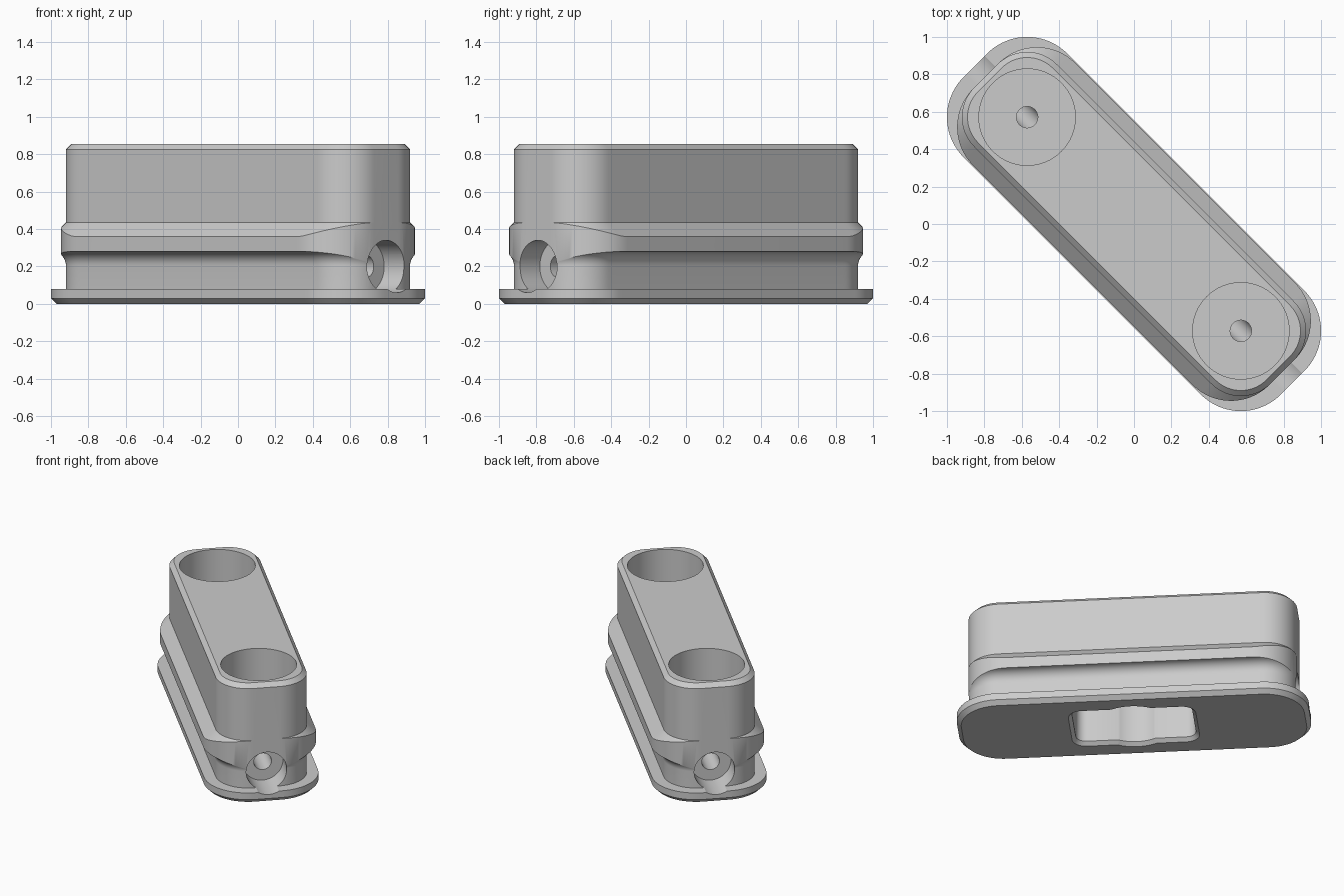
import bpy, bmesh, math
from mathutils import Vector, Matrix

if "Cube" in bpy.data.objects:
    bpy.data.objects.remove(bpy.data.objects["Cube"])

TURN = Matrix.Rotation(math.radians(-45), 4, 'Z')
HALF_L, HALF_W, CORNER = 1.12, 0.312, 0.223   # main body outline
LIP_W, LIP_R = 0.387, 0.29                    # bulging lip outline
LIP_OUT = LIP_W - HALF_W
BORE_U = HALF_L - HALF_W

grey = bpy.data.materials.new("plain_grey")
grey.use_nodes = True
grey.diffuse_color = (0.6, 0.6, 0.6, 1)
grey.node_tree.nodes["Principled BSDF"].inputs["Base Color"].default_value = (0.6, 0.6, 0.6, 1)


def loft(name, rings):
    """Skin a stack of equal closed rings and cap both ends."""
    bm = bmesh.new()
    loops = [[bm.verts.new(p) for p in ring] for ring in rings]
    n = len(loops[0])
    for a, b in zip(loops, loops[1:]):
        for i in range(n):
            j = (i + 1) % n
            bm.faces.new((a[i], a[j], b[j], b[i]))
    bm.faces.new(loops[0][::-1])
    bm.faces.new(loops[-1])
    bmesh.ops.remove_doubles(bm, verts=bm.verts, dist=0.0004)
    bmesh.ops.recalc_face_normals(bm, faces=bm.faces)
    mesh = bpy.data.meshes.new(name)
    bm.to_mesh(mesh)
    bm.free()
    mesh.materials.append(grey)
    obj = bpy.data.objects.new(name, mesh)
    bpy.context.collection.objects.link(obj)
    return obj


def mirror_quarter(quarter):
    """Expand the +u +v quarter (ordered from +u to +v) to a closed outline."""
    half = quarter + [(-u, v, -a, b) for u, v, a, b in reversed(quarter)]
    return half + [(-u, -v, -a, -b) for u, v, a, b in half]


def body_outline():
    """Points with outward normals around the rounded rectangle."""
    cu, cv = HALF_L - CORNER, HALF_W - CORNER
    pts = []
    for i in range(21):
        a = math.pi / 2 * i / 20
        c, s = math.cos(a), math.sin(a)
        pts.append((cu + CORNER * c, cv + CORNER * s, c, s))
    # Lip curve starts before the body corner does
    for u in (0.875, 0.85, HALF_L - LIP_R):
        pts.append((u, HALF_W, 0, 1))
    return mirror_quarter(pts)


def lip_reach(u, v, a, b):
    """Distance along the normal from the body to the lip outline."""
    lo, hi = 0.0, LIP_OUT
    for _ in range(30):
        t = (lo + hi) / 2
        du = abs(u + a * t) - (HALF_L - LIP_R)
        dv = abs(v + b * t) - (LIP_W - LIP_R)
        dist = math.hypot(max(du, 0), max(dv, 0)) + min(max(du, dv), 0) - LIP_R
        lo, hi = (t, hi) if dist < 0 else (lo, t)
    return lo


outline = body_outline()
reach = [lip_reach(*p) for p in outline]


def ring(offset, z):
    return [(u + a * offset, v + b * offset, z) for u, v, a, b in outline]


def lip_ring(share, height):
    return [(u + a * s * share, v + b * s * share, height(s * share))
            for (u, v, a, b), s in zip(outline, reach)]


def cove(t):
    return 0.205 + math.sqrt(max(LIP_OUT ** 2 - (LIP_OUT - t) ** 2, 0))


# Flange, neck, coved lip and upper body in one skin
rings = [ring(0.05, 0), ring(0.08, 0.03), ring(0.08, 0.08), ring(0, 0.08)]
rings += [lip_ring((k / 8) ** 2, cove) for k in range(9)]
rings += [lip_ring(1, lambda t: 0.435 - t)]
rings += [ring(0, 0.435), ring(0, 0.825), ring(-0.03, 0.855)]
housing = loft("housing", rings)


def cylinder_cutter(name, radius, start, end):
    start, end = Vector(start), Vector(end)
    axis = end - start
    spin = axis.to_track_quat('Z', 'Y').to_matrix()
    n = 64
    return loft(name, [[p + spin @ Vector((radius * math.cos(math.tau * i / n),
                                           radius * math.sin(math.tau * i / n), 0))
                        for i in range(n)] for p in (start, end)])


def pocket_ring(grow, z):
    """Rounded slot with a round bulge in the middle of each long side."""
    l, w, r, big = 0.41 + grow, 0.215 + grow, 0.07 + grow, 0.25 + grow
    pts = []
    for i in range(9):
        a = math.pi / 2 * i / 8
        pts.append((l - r + r * math.cos(a), w - r + r * math.sin(a), 0, 0))
    first = math.asin(w / big)
    for i in range(9):
        a = first + (math.pi / 2 - first) * (i / 8) * 0.98
        pts.append((big * math.cos(a), big * math.sin(a), 0, 0))
    return [(u, v, z) for u, v, _, _ in mirror_quarter(pts)]


# Underside pocket with a chamfered mouth
cutters = [loft("pocket_cutter", [pocket_ring(0.045, -0.02), pocket_ring(0, 0.025),
                                  pocket_ring(0, 0.6)])]
# Bores, drain holes and end ports at both ends
for side in (1, -1):
    u = side * BORE_U
    cutters += [
        cylinder_cutter("bore_cutter", 0.258, (u, 0, 0.6), (u, 0, 1)),
        cylinder_cutter("drain_cutter", 0.057, (u, 0, 0.2), (u, 0, 0.7)),
        cylinder_cutter("port_cutter", 0.14, (side * 0.965, 0, 0.2), (side * 1.4, 0, 0.2)),
        cylinder_cutter("passage_cutter", 0.061, (side * 0.72, 0, 0.2), (side * 1.05, 0, 0.2)),
    ]

bpy.ops.object.select_all(action='DESELECT')
bpy.context.view_layer.objects.active = housing
housing.select_set(True)
for cutter in cutters:
    cutter.hide_render = True
    mod = housing.modifiers.new("cut", 'BOOLEAN')
    mod.operation = 'DIFFERENCE'
    mod.solver = 'EXACT'
    mod.object = cutter
    bpy.ops.object.modifier_apply(modifier=mod.name)
    bpy.data.objects.remove(cutter)

# Turn the finished part to its diagonal position
housing.data.transform(TURN)
bpy.ops.object.shade_smooth_by_angle(angle=math.radians(30))
